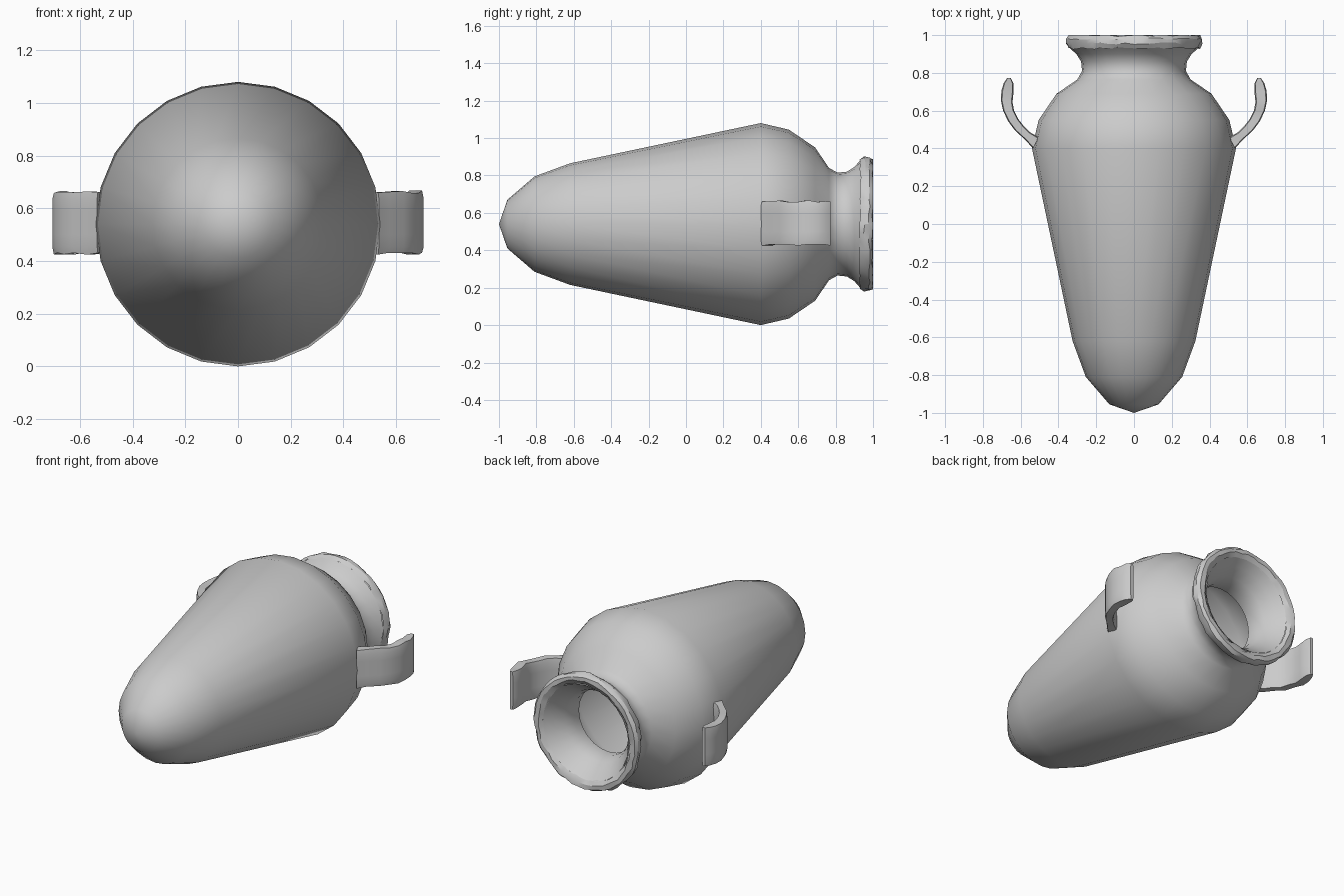
import bpy, bmesh, math, random

if "Cube" in bpy.data.objects:
    bpy.data.objects.remove(bpy.data.objects["Cube"])

random.seed(4)
CENTRE_Z = 0.54
SIDES = 24

clay = bpy.data.materials.new("pale grey clay")
clay.diffuse_color = (0.6, 0.6, 0.6, 1)
clay.use_nodes = True
clay.node_tree.nodes["Principled BSDF"].inputs["Base Color"].default_value = clay.diffuse_color


def finish(name, bm, angle):
    bmesh.ops.recalc_face_normals(bm, faces=bm.faces)
    mesh = bpy.data.meshes.new(name)
    bm.to_mesh(mesh)
    bm.free()
    obj = bpy.data.objects.new(name, mesh)
    bpy.context.collection.objects.link(obj)
    mesh.materials.append(clay)
    bpy.context.view_layer.objects.active = obj
    obj.select_set(True)
    bpy.ops.object.shade_smooth_by_angle(angle=math.radians(angle))
    obj.select_set(False)


def lathe(name, profile, angle, sides=SIDES, chip=0.0):
    """Spin (y, radius) points round the jar's lying axis."""
    bm = bmesh.new()
    rings = []
    for y, r in profile:
        if r == 0:
            rings.append([bm.verts.new((0, y, CENTRE_Z))] * sides)
            continue
        ring = []
        for i in range(sides):
            a = math.tau * i / sides
            rr = r + random.uniform(-chip, chip)
            yy = min(1.0, y + random.uniform(-chip, chip))
            ring.append(bm.verts.new((rr * math.sin(a), yy, CENTRE_Z + rr * math.cos(a))))
        rings.append(ring)
    for low, high in zip(rings, rings[1:]):
        for i in range(sides):
            j = (i + 1) % sides
            corners = list(dict.fromkeys((low[i], low[j], high[j], high[i])))
            bm.faces.new(corners)
    return finish(name, bm, angle)


# Jar: outer wall up to the flare, then funnel mouth and inner wall
lathe("jar_body", [
    (-1.0, 0), (-0.955, 0.13), (-0.81, 0.255), (-0.62, 0.325), (0.4, 0.54),
    (0.55, 0.505), (0.69, 0.41), (0.765, 0.3), (0.81, 0.275), (0.86, 0.28),
    (0.9, 0.305), (0.935, 0.345)], 40)
lathe("jar_inside", [
    (0.985, 0.295), (0.94, 0.26), (0.88, 0.22), (0.82, 0.2), (0.76, 0.205),
    (0.72, 0.27), (0.66, 0.36), (0.54, 0.455), (0.4, 0.49), (-0.6, 0.28),
    (-0.78, 0.21), (-0.9, 0.1), (-0.94, 0)], 40)

# Chipped rim bridging the flare and the mouth
lathe("chipped_rim", [
    (0.93, 0.345), (0.955, 0.358), (0.98, 0.358), (0.998, 0.345),
    (0.998, 0.318), (0.98, 0.293)], 25, 48, 0.006)

# Broken handles: curved straps with worn edges
OUTER = [(0.535, 0.4), (0.575, 0.445), (0.63, 0.495), (0.667, 0.545),
         (0.693, 0.6), (0.705, 0.655), (0.702, 0.705), (0.69, 0.745), (0.672, 0.772)]
INNER = [(0.505, 0.46), (0.55, 0.485), (0.585, 0.52), (0.612, 0.555),
         (0.635, 0.6), (0.643, 0.645), (0.638, 0.695), (0.638, 0.745), (0.652, 0.772)]
ACROSS = [-0.113, -0.09, -0.045, 0, 0.045, 0.09, 0.113]


def handle(name, side):
    bm = bmesh.new()
    loops = []
    for (xo, yo), (xi, yi) in zip(OUTER, INNER):
        wear = [random.uniform(-0.01, 0.008) for _ in range(2)]
        loop = []
        for (x, y), offsets in (((xo, yo), ACROSS), ((xi, yi), ACROSS[::-1])):
            for dz in offsets:
                edge = abs(dz) > 0.1
                # round the strap's long edges towards its middle
                k = 0.2 if edge else 0
                px = x + k * ((xo + xi) / 2 - x)
                py = y + k * ((yo + yi) / 2 - y)
                z = dz + math.copysign(wear[dz > 0], dz) if edge else dz
                loop.append(bm.verts.new((side * px, py, CENTRE_Z + 0.005 + z)))
        loops.append(loop)
    n = len(loops[0])
    for a, b in zip(loops, loops[1:]):
        for i in range(n):
            j = (i + 1) % n
            bm.faces.new((a[i], a[j], b[j], b[i]))
    bm.faces.new(loops[0])
    bm.faces.new(loops[-1])
    finish(name, bm, 40)


handle("handle_left", -1)
handle("handle_right", 1)
